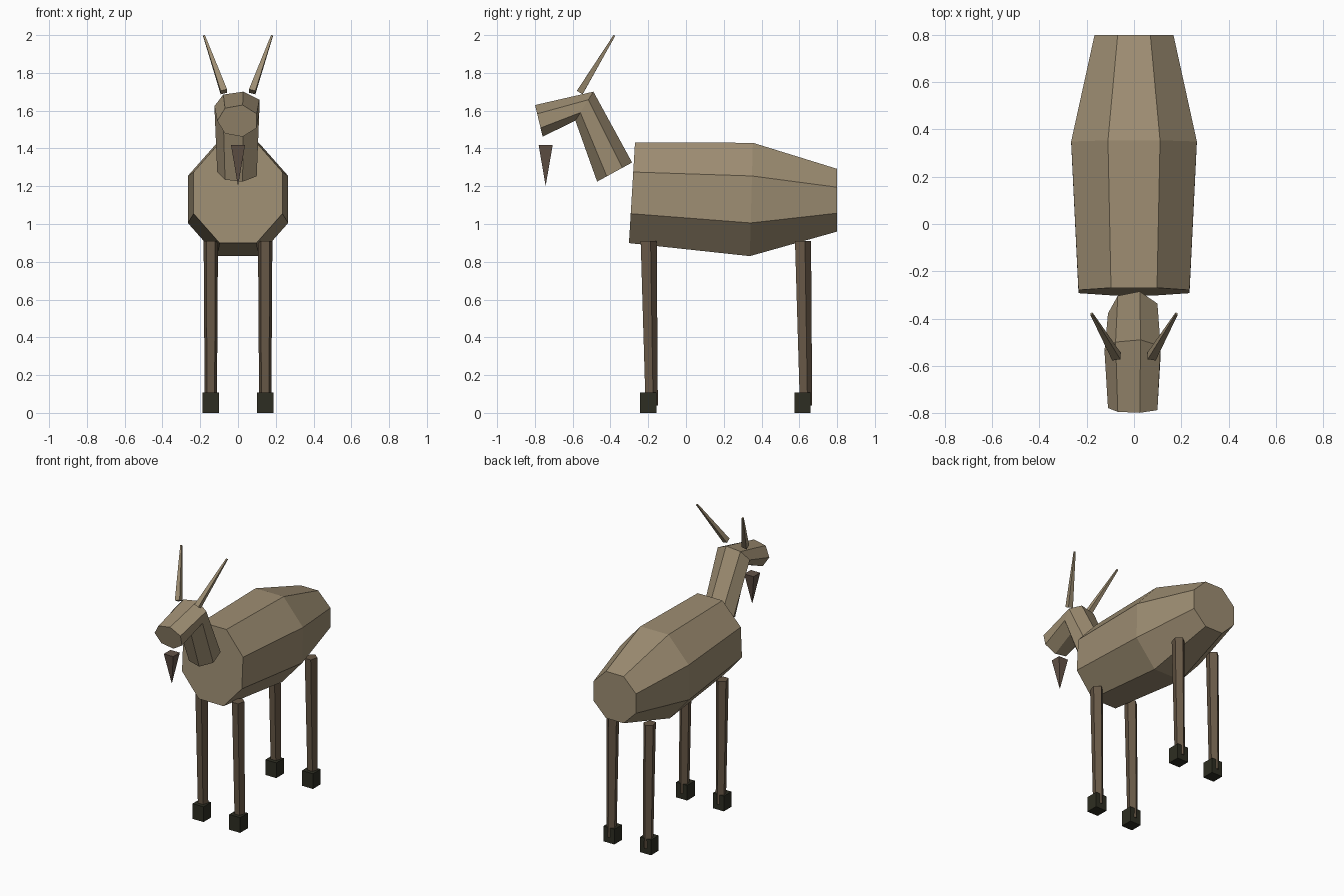
import bpy, bmesh, math
from mathutils import Vector

if "Cube" in bpy.data.objects:
    bpy.data.objects.remove(bpy.data.objects["Cube"])


def material(name, r, g, b):
    m = bpy.data.materials.new(name)
    m.diffuse_color = (r, g, b, 1)
    m.use_nodes = True
    m.node_tree.nodes["Principled BSDF"].inputs["Base Color"].default_value = m.diffuse_color
    return m


COAT = material("tan coat", 0.342, 0.270, 0.170)
HORN = material("horn tan", 0.342, 0.270, 0.170)
LEG = material("brown leg", 0.138, 0.098, 0.062)
BEARD = material("dark brown beard", 0.125, 0.086, 0.064)
HOOF = material("dark hoof", 0.027, 0.027, 0.016)


def loft(name, sides, phase, rings, mat):
    """Flat-faced tube through rings of (centre, u axis, v axis), capped."""
    bm = bmesh.new()
    loops = []
    for c, u, v in rings:
        c, u, v = Vector(c), Vector(u), Vector(v)
        angles = [phase + 2 * math.pi * i / sides for i in range(sides)]
        loops.append([bm.verts.new(c + u * math.cos(a) + v * math.sin(a)) for a in angles])
    for a, b in zip(loops, loops[1:]):
        for i in range(sides):
            j = (i + 1) % sides
            bm.faces.new((a[i], a[j], b[j], b[i]))
    bm.faces.new(loops[0][::-1])
    bm.faces.new(loops[-1])
    bmesh.ops.recalc_face_normals(bm, faces=bm.faces)
    mesh = bpy.data.meshes.new(name)
    bm.to_mesh(mesh)
    bm.free()
    mesh.materials.append(mat)
    obj = bpy.data.objects.new(name, mesh)
    bpy.context.collection.objects.link(obj)
    return obj


# Body: three octagonal sections (y, centre z, half width, half height, lean)
k = 1 / math.cos(math.pi / 8)
sections = [(-0.286, 1.165, 0.235, 0.266, 0.016),
            (0.346, 1.13, 0.266, 0.30, 0.008),
            (0.80, 1.126, 0.167, 0.166, 0.0)]
loft("body", 8, math.pi / 8,
     [((0, y, z), (w * k, 0, 0), (0, lean * k, h * k)) for y, z, w, h, lean in sections], COAT)

# Neck and head: one bent seven-sided tube
loft("neck_and_head", 7, math.pi, [
    ((0, -0.378, 1.275), (0.11, 0, 0), (0, 0.095, 0.052)),
    ((0, -0.538, 1.624), (0.125, 0, 0), (0, 0.049, 0.0785)),
    ((0, -0.779, 1.546), (0.11, 0, 0), (0, -0.0205, 0.086))], COAT)

# Beard: inverted square pyramid
r = 0.037 * math.sqrt(2)
loft("beard", 4, math.pi / 4, [
    ((0, -0.743, 1.205), (0.001, 0, 0), (0, 0.001, 0)),
    ((0, -0.743, 1.417), (r, 0, 0), (0, r, 0))], BEARD)

for side, s in (("left", 1), ("right", -1)):
    # Horn: tapered square bar leaning back and outwards
    base, tip = Vector((s * 0.075, -0.56, 1.70)), Vector((s * 0.18, -0.38, 1.997))
    d = (tip - base).normalized()
    v = Vector((0, -d.z, d.y)).normalized()
    u = d.cross(v)
    loft(side + "_horn", 4, math.pi / 4,
         [(base, u * 0.025, v * 0.025), (tip, u * 0.007, v * 0.007)], HORN)

    for end, y in (("front", -0.2), ("back", 0.617)):
        x = s * 0.144
        # Leg: five-sided taper, ridge at the back
        loft(f"{end}_{side}_leg", 5, math.pi / 2, [
            ((x, y + 0.015, 0.04), (0.034, 0, 0), (0, 0.036, 0)),
            ((x, y - 0.002, 0.91), (0.040, 0, 0), (0, 0.047, 0))], LEG)
        # Hoof: square block
        h = 0.043 * math.sqrt(2)
        loft(f"{end}_{side}_hoof", 4, math.pi / 4, [
            ((x, y, 0), (h, 0, 0), (0, h, 0)),
            ((x, y, 0.108), (h, 0, 0), (0, h, 0))], HOOF)
